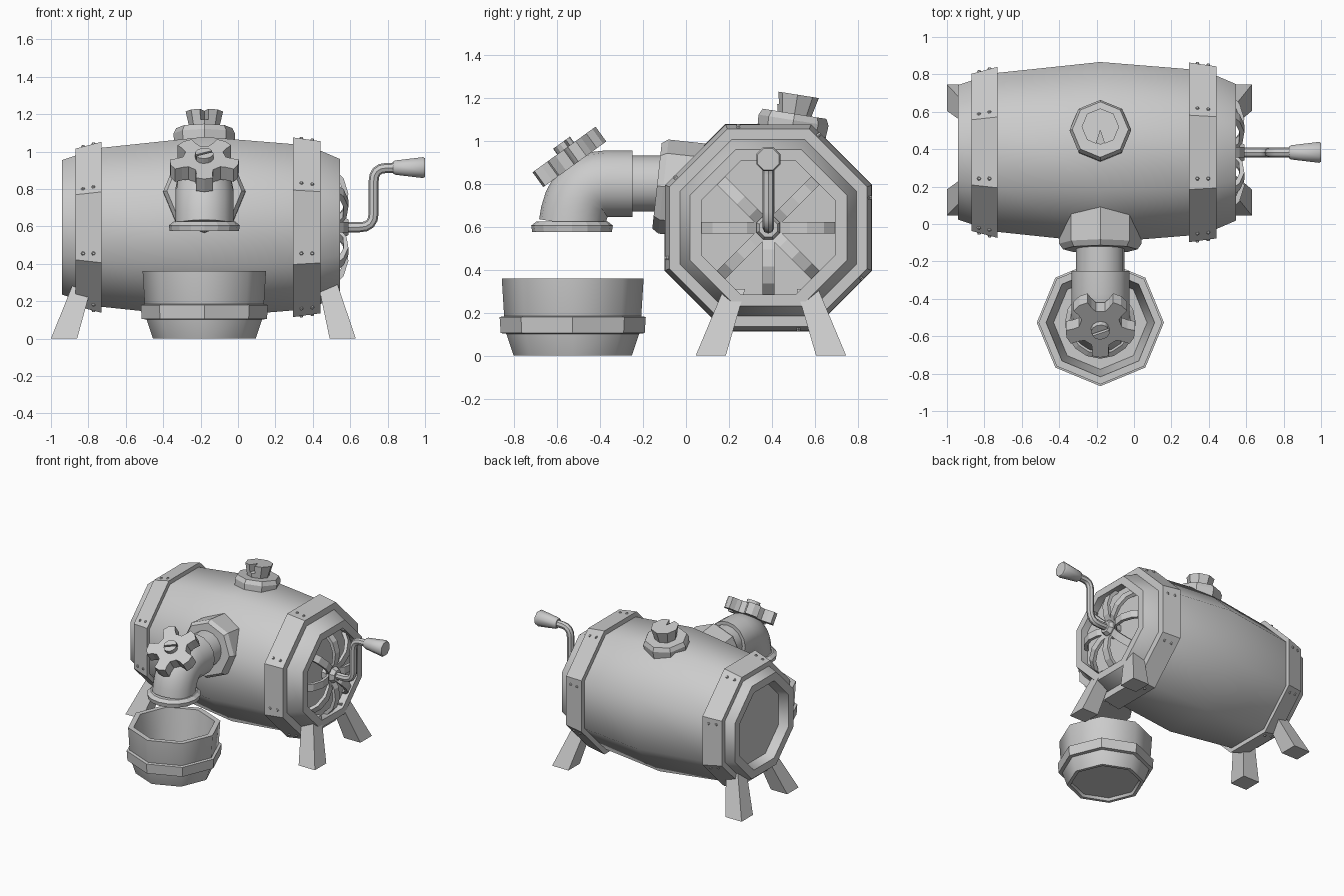
import bpy, bmesh, math
from mathutils import Vector, Matrix

cube = bpy.data.objects.get("Cube")
if cube:
    bpy.data.objects.remove(cube, do_unlink=True)

grey = bpy.data.materials.new("plain grey")
grey.use_nodes = True
GREY = (0.6, 0.6, 0.6, 1)
grey.diffuse_color = GREY
grey.node_tree.nodes["Principled BSDF"].inputs["Base Color"].default_value = GREY

OCT = math.cos(math.pi / 8)      # apothem to corner radius
MID = -0.18                      # x of the spout, bung and bucket
CY, CZ = 0.383, 0.595            # barrel axis


def finish(name, bm, matrix=Matrix(), smooth=None):
    bmesh.ops.recalc_face_normals(bm, faces=bm.faces)
    mesh = bpy.data.meshes.new(name)
    bm.to_mesh(mesh)
    bm.free()
    mesh.materials.append(grey)
    obj = bpy.data.objects.new(name, mesh)
    obj.matrix_world = matrix
    bpy.context.collection.objects.link(obj)
    if smooth:
        bpy.ops.object.select_all(action='DESELECT')
        obj.select_set(True)
        bpy.context.view_layer.objects.active = obj
        bpy.ops.object.shade_smooth_by_angle(angle=math.radians(smooth))
    return obj


def frame(origin, axis):
    """Local z along the axis, local y as near to world up as possible."""
    return Matrix.Translation(origin) @ Vector(axis).to_track_quat('Z', 'Y').to_matrix().to_4x4()


def lathe(name, profile, matrix, sides=8, flat_top=False, ring=False, smooth=None):
    """Turn (radius, height) points about local z; ring joins last to first."""
    bm = bmesh.new()
    turn = math.pi / sides if flat_top else 0
    scale = 1 / math.cos(math.pi / sides) if flat_top else 1
    loops = []
    for r, h in profile:
        loops.append([bm.verts.new((r * scale * math.cos(turn + math.tau * i / sides),
                                    r * scale * math.sin(turn + math.tau * i / sides), h))
                      for i in range(sides)])
    pairs = list(zip(loops, loops[1:]))
    if ring:
        pairs.append((loops[-1], loops[0]))
    else:
        bm.faces.new(loops[0])
        bm.faces.new(loops[-1])
    for a, b in pairs:
        for i in range(sides):
            j = (i + 1) % sides
            bm.faces.new((a[i], a[j], b[j], b[i]))
    return finish(name, bm, matrix, smooth)


def prism(name, outline, depth, matrix):
    """Extrude a flat outline both ways along local z."""
    bm = bmesh.new()
    lo, hi = [[bm.verts.new((x, y, s * depth / 2)) for x, y in outline] for s in (-1, 1)]
    bm.faces.new(lo)
    bm.faces.new(hi)
    for i in range(len(lo)):
        j = (i + 1) % len(lo)
        bm.faces.new((lo[i], lo[j], hi[j], hi[i]))
    return finish(name, bm, matrix)


def tube(name, path, radius, sides):
    """Sweep a circle along a path of points."""
    path = [Vector(p) for p in path]
    bm = bmesh.new()
    loops = []
    for i, p in enumerate(path):
        d = path[min(i + 1, len(path) - 1)] - path[max(i - 1, 0)]
        side = Vector((1, 0, 0)) if abs(d.normalized().x) < 0.01 else Vector((0, 1, 0))
        up = d.cross(side).normalized()
        loops.append([bm.verts.new(p + radius * (side * math.cos(t) + up * math.sin(t)))
                      for t in (math.tau * k / sides for k in range(sides))])
    for a, b in zip(loops, loops[1:]):
        for i in range(sides):
            j = (i + 1) % sides
            bm.faces.new((a[i], a[j], b[j], b[i]))
    bm.faces.new(loops[0])
    bm.faces.new(loops[-1])
    return finish(name, bm, Matrix(), 40)


def bend(start, corner, end, steps=6):
    """Points on a quadratic curve."""
    a, b, c = Vector(start), Vector(corner), Vector(end)
    return [a * (1 - t) ** 2 + b * 2 * t * (1 - t) + c * t * t
            for t in (i / steps for i in range(steps + 1))]


# Barrel body with recessed ends
along = frame((0, CY, CZ), (1, 0, 0))
lathe("barrel", [(0.28, -0.87), (0.30, -0.94), (0.36, -0.94), (0.39, -0.85), (0.425, -0.73),
                 (0.483, MID), (0.445, 0.29), (0.41, 0.44), (0.365, 0.545), (0.31, 0.545),
                 (0.31, 0.49)], along, flat_top=True, smooth=50)

# Hoops and their rivets
for side, x0, x1, r0, r1 in (("right", -0.87, -0.73, 0.42, 0.457), ("left", 0.295, 0.44, 0.48, 0.46)):
    lathe(side + "_hoop", [(r0 - 0.06, x0), (r0, x0), (r1, x1), (r1 - 0.06, x1)],
          along, flat_top=True, ring=True)
    for k in range(8):
        a = math.tau * k / 8
        for f in (0.3, 0.7):
            out = Vector((0, math.cos(a), math.sin(a)))
            across = Vector((0, -math.sin(a), math.cos(a)))
            pos = Vector((x0 + (x1 - x0) * f, CY, CZ)) + out * (r0 + (r1 - r0) * f) + across * 0.14
            lathe(side + "_rivet", [(0.013, -0.005), (0.007, 0.008)], frame(pos, out), 6)

# Spoked grille on the crank end
for k in range(8):
    turn = Matrix.Translation((0, CY, CZ)) @ Matrix.Rotation(math.tau * k / 8, 4, 'X')
    prism("spoke", [(0.54, 0.03), (0.58, 0.10), (0.59, 0.18), (0.565, 0.26), (0.50, 0.33),
                    (0.48, 0.31), (0.54, 0.25), (0.565, 0.18), (0.56, 0.10), (0.51, 0.03)],
          0.055, turn @ Matrix(((1, 0, 0, 0), (0, 0, 1, 0), (0, 1, 0, 0), (0, 0, 0, 1))))
lathe("hub", [(0.055, 0.48), (0.055, 0.565), (0.042, 0.59)], along, 8, flat_top=True)

# Crank and handle
crank = [(0.55, CY, CZ)] + bend((0.65, CY, CZ), (0.725, CY, CZ), (0.725, CY, 0.67), 4)
crank += bend((0.725, CY, 0.84), (0.725, CY, 0.91), (0.79, CY, 0.912), 4) + [(0.86, CY, 0.914)]
tube("crank", crank, 0.027, 8)
lathe("crank_handle", [(0.032, 0.83), (0.038, 0.84), (0.056, 0.99), (0.05, 1.0)],
      frame((0, CY, 0.914), (1, 0, 0)), 8, flat_top=True, smooth=50)

# Splayed feet
for name, sx, bx, tx in (("right", -1, -0.93, -0.825), ("left", 1, 0.56, 0.475)):
    for end, sy in (("front", -1), ("back", 1)):
        bm = bmesh.new()
        rows = []
        for cx, off, half, z in ((bx, 0.28, 0.07, 0), (tx, 0.17, 0.05, 0.31)):
            cy = 0.395 + sy * off
            rows.append([bm.verts.new((cx + u * half, cy + v * half, z))
                         for u, v in ((-1, -1), (1, -1), (1, 1), (-1, 1))])
        for row in rows:
            bm.faces.new(row)
        for i in range(4):
            j = (i + 1) % 4
            bm.faces.new((rows[0][i], rows[0][j], rows[1][j], rows[1][i]))
        finish(f"{end}_{name}_foot", bm)

# Bung with a notched cork, leaning back
lean = frame((MID, 0.505, 1.125), (0, 0.16, 1))
lathe("bung_collar", [(0.16, -0.1), (0.165, -0.03), (0.15, 0.0)], lean)
cork = lathe("cork", [(0.075, -0.02), (0.1, 0.09)], lean)
notch = prism("notch_cutter", [(MID - 0.035, 0.39), (MID + 0.035, 0.39), (MID, 0.50)], 0.09,
              Matrix.Translation((0, 0, 1.215)))
notch.hide_render = True
notch.hide_viewport = True
cut = cork.modifiers.new("notch", 'BOOLEAN')
cut.operation = 'DIFFERENCE'
cut.object = notch

# Spout: mounting flange, pipe, elbow and lip
lathe("spout_flange", [(0.22, -0.22), (0.22, -0.03), (0.2, 0.0)],
      frame((MID, -0.135, 0.79), (0, -1, 0.11)))
lathe("spout_pipe", [(0.13, 0.1), (0.13, 0.26)], frame((MID, 0, 0.8), (0, -1, 0)), 16, smooth=40)
elbow = [(MID, -0.25, 0.8)] + bend((MID, -0.37, 0.8), (MID, -0.51, 0.8), (MID, -0.53, 0.61), 7)
tube("spout_elbow", elbow, 0.155, 16)
lathe("spout_lip", [(0.12, 0.575), (0.185, 0.575), (0.19, 0.605), (0.165, 0.625)],
      frame((MID, -0.53, 0), (0, 0, 1)), 16)

# Five-lobed valve wheel with a slotted screw
valve = frame((MID, -0.535, 0.93), (0, -0.586, 0.81))
star = []
for k in range(5):
    mid = -math.pi / 2 + math.tau * k / 5
    for r, a in ((0.115, -0.42), (0.145, -0.30), (0.185, -0.25), (0.19, 0), (0.185, 0.25),
                 (0.145, 0.30), (0.115, 0.42)):
        star.append((r * math.cos(mid + a), r * math.sin(mid + a)))
prism("valve_wheel", star, 0.085, valve)
lathe("valve_stem", [(0.07, -0.15), (0.06, -0.03)], valve, 8)
for s in (-1, 1):
    half_head = [(0.048 * math.cos(t), s * (0.006 + 0.042 * math.sin(t)))
                 for t in (math.pi * i / 6 for i in range(7))]
    prism("screw_half", half_head, 0.04,
          valve @ Matrix.Translation((0, 0, 0.055)) @ Matrix.Rotation(0.4, 4, 'Z'))

# Bucket, hollow, with a band
stand = frame((MID, -0.527, 0), (0, 0, 1))
lathe("bucket", [(0.24, 0.02), (0.25, 0.0), (0.275, 0.0), (0.315, 0.12), (0.33, 0.36),
                 (0.29, 0.36), (0.25, 0.08)], stand, smooth=50)
lathe("bucket_band", [(0.295, 0.1), (0.335, 0.105), (0.34, 0.18), (0.3, 0.187)], stand, ring=True)
